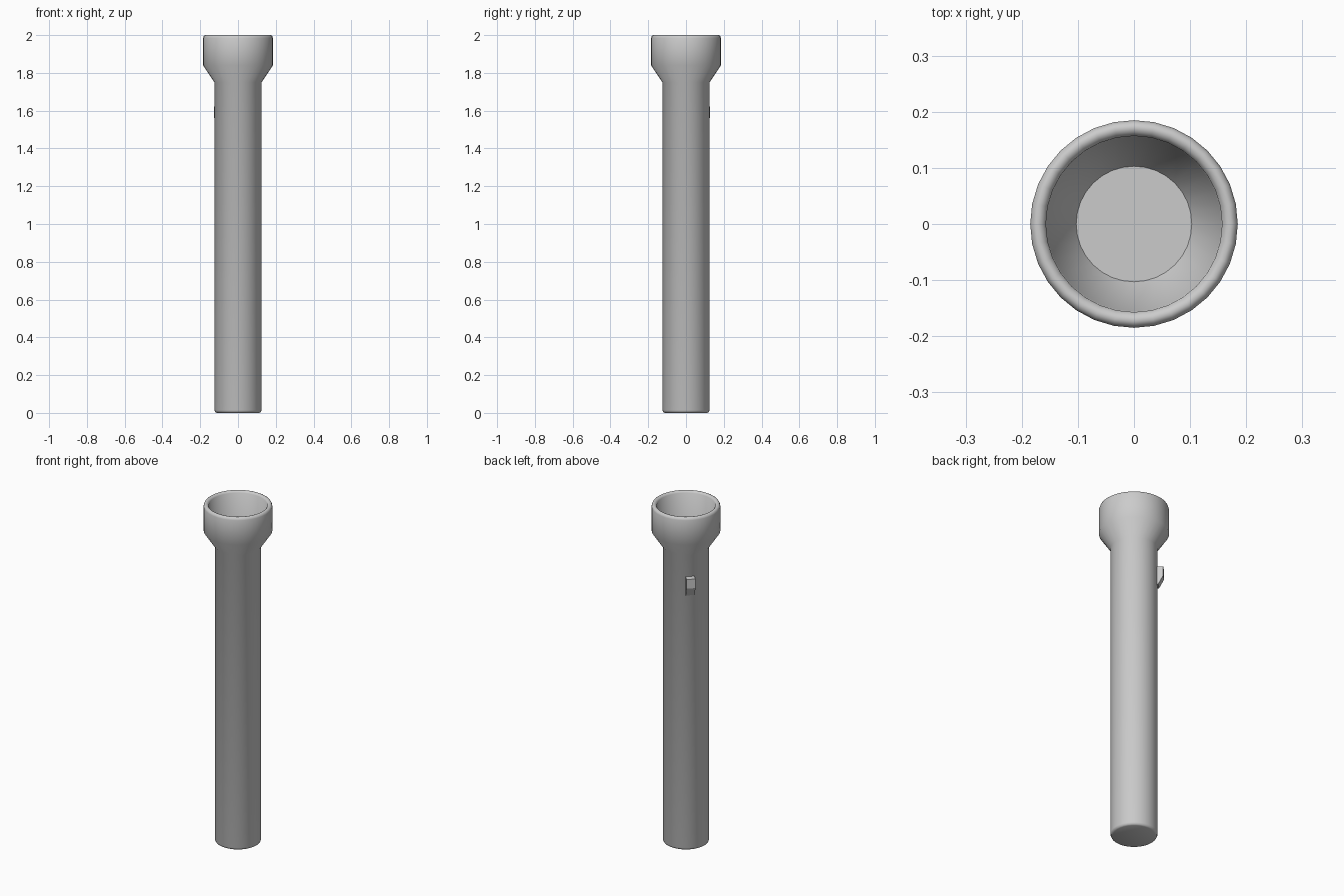
import bpy, bmesh, math
from mathutils import Matrix

if "Cube" in bpy.data.objects:
    bpy.data.objects.remove(bpy.data.objects["Cube"])

SIDES = 32


def finish(name, bm):
    bmesh.ops.recalc_face_normals(bm, faces=bm.faces[:])
    mesh = bpy.data.meshes.new(name)
    bm.to_mesh(mesh)
    bm.free()
    obj = bpy.data.objects.new(name, mesh)
    bpy.context.collection.objects.link(obj)
    return obj


def lathe(name, profile):
    """Revolve (radius, z) points about z and cap both ends."""
    bm = bmesh.new()
    rings = []
    for r, z in profile:
        rings.append([bm.verts.new((r * math.cos(math.tau * i / SIDES),
                                    r * math.sin(math.tau * i / SIDES), z))
                      for i in range(SIDES)])
    for a, b in zip(rings, rings[1:]):
        for i in range(SIDES):
            j = (i + 1) % SIDES
            bm.faces.new((a[i], a[j], b[j], b[i]))
    bm.faces.new(rings[0][::-1])
    bm.faces.new(rings[-1])
    return finish(name, bm)


# Torch casing: tube, flared head, rounded rim, hollow reflector
casing = lathe("torch_casing", [
    (0.113, 0.0), (0.121, 0.004), (0.125, 0.014),
    (0.125, 1.75), (0.185, 1.84), (0.185, 1.985),
    (0.181, 1.996), (0.173, 2.0), (0.165, 1.998), (0.157, 1.99),
    (0.155, 1.85), (0.103, 1.765)])
bpy.context.view_layer.objects.active = casing
casing.select_set(True)
bpy.ops.object.shade_smooth_by_angle(angle=math.radians(50))

# Switch: wedge-shaped slider on the back-left of the tube
bm = bmesh.new()
side = [(0.11, 1.625), (0.157, 1.622), (0.157, 1.568), (0.13, 1.515), (0.11, 1.515)]
face = bm.faces.new([bm.verts.new((x, -0.024, z)) for x, z in side])
ext = bmesh.ops.extrude_face_region(bm, geom=[face])
bmesh.ops.translate(bm, vec=(0, 0.048, 0),
                    verts=[g for g in ext["geom"] if isinstance(g, bmesh.types.BMVert)])
bmesh.ops.transform(bm, matrix=Matrix.Rotation(math.radians(135), 4, 'Z'), verts=bm.verts[:])
finish("switch", bm)
